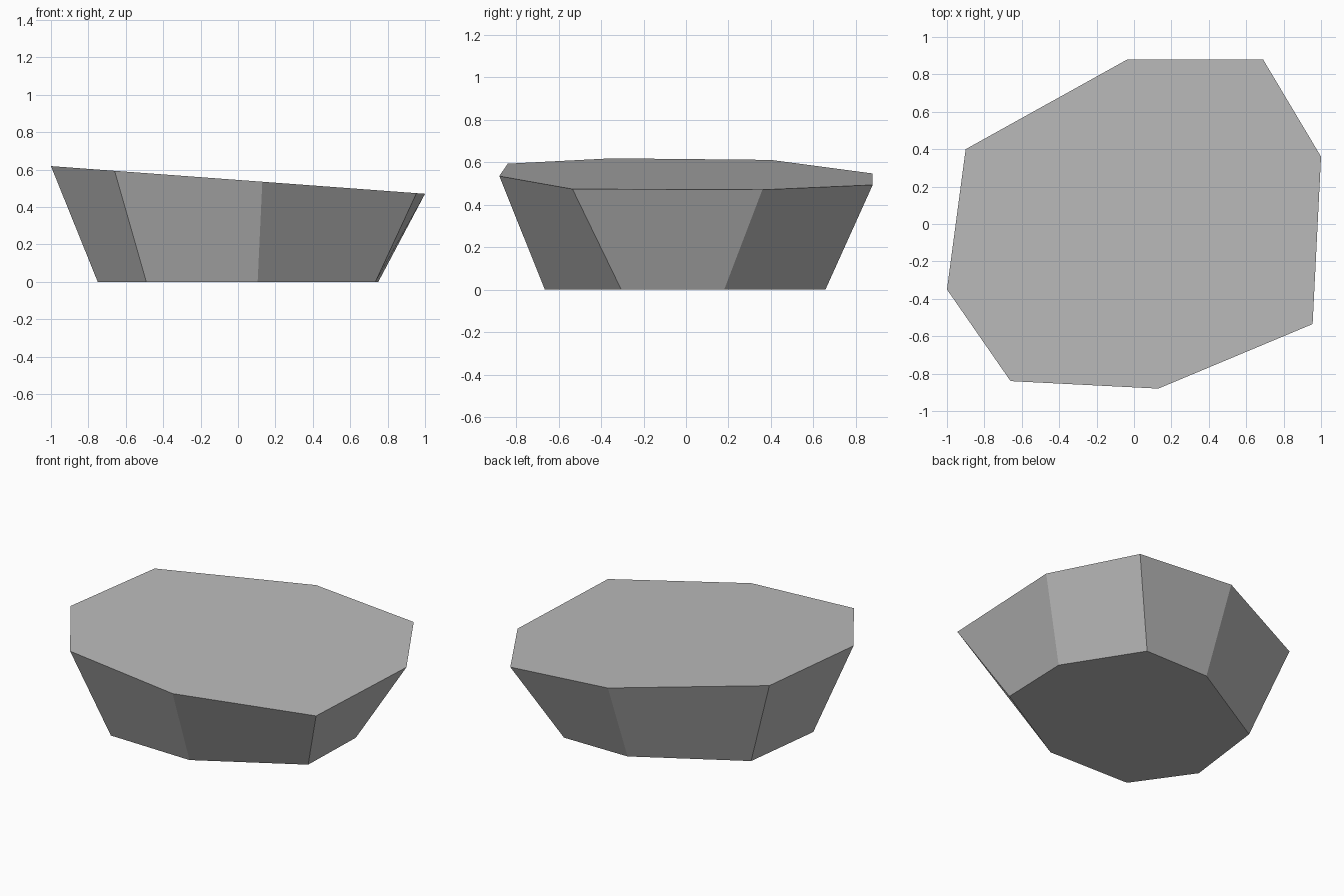
import bpy
import bmesh

cube = bpy.data.objects.get("Cube")
if cube:
    bpy.data.objects.remove(cube, do_unlink=True)

# Stone colour
stone_grey = bpy.data.materials.new("stone grey")
stone_grey.use_nodes = True
colour = (0.5, 0.5, 0.5, 1)
stone_grey.diffuse_color = colour
stone_grey.node_tree.nodes["Principled BSDF"].inputs["Base Color"].default_value = colour

# Outlines of the wide rim and the narrow foot, counter-clockwise
rim = [(-1, -.35), (-.66, -.84), (.13, -.88), (.955, -.535),
       (1, .36), (.69, .88), (-.035, .88), (-.9, .4)]
foot = [(-.75, -.28), (-.49, -.65), (.105, -.665), (.735, -.305),
        (.75, .18), (.447, .657), (-.025, .657), (-.68, .28)]


def rim_height(x):
    """The top face slopes down towards +x."""
    return .545 - .074 * x


# Faceted slab lofted between the two outlines
bm = bmesh.new()
lower = [bm.verts.new((x, y, 0)) for x, y in foot]
upper = [bm.verts.new((x, y, rim_height(x))) for x, y in rim]
bm.faces.new(lower[::-1])
bm.faces.new(upper)
for i in range(len(rim)):
    j = (i + 1) % len(rim)
    bm.faces.new((lower[i], lower[j], upper[j], upper[i]))
bmesh.ops.recalc_face_normals(bm, faces=bm.faces)

mesh = bpy.data.meshes.new("stone_slab")
bm.to_mesh(mesh)
bm.free()
mesh.materials.append(stone_grey)
slab = bpy.data.objects.new("stone_slab", mesh)
bpy.context.collection.objects.link(slab)
